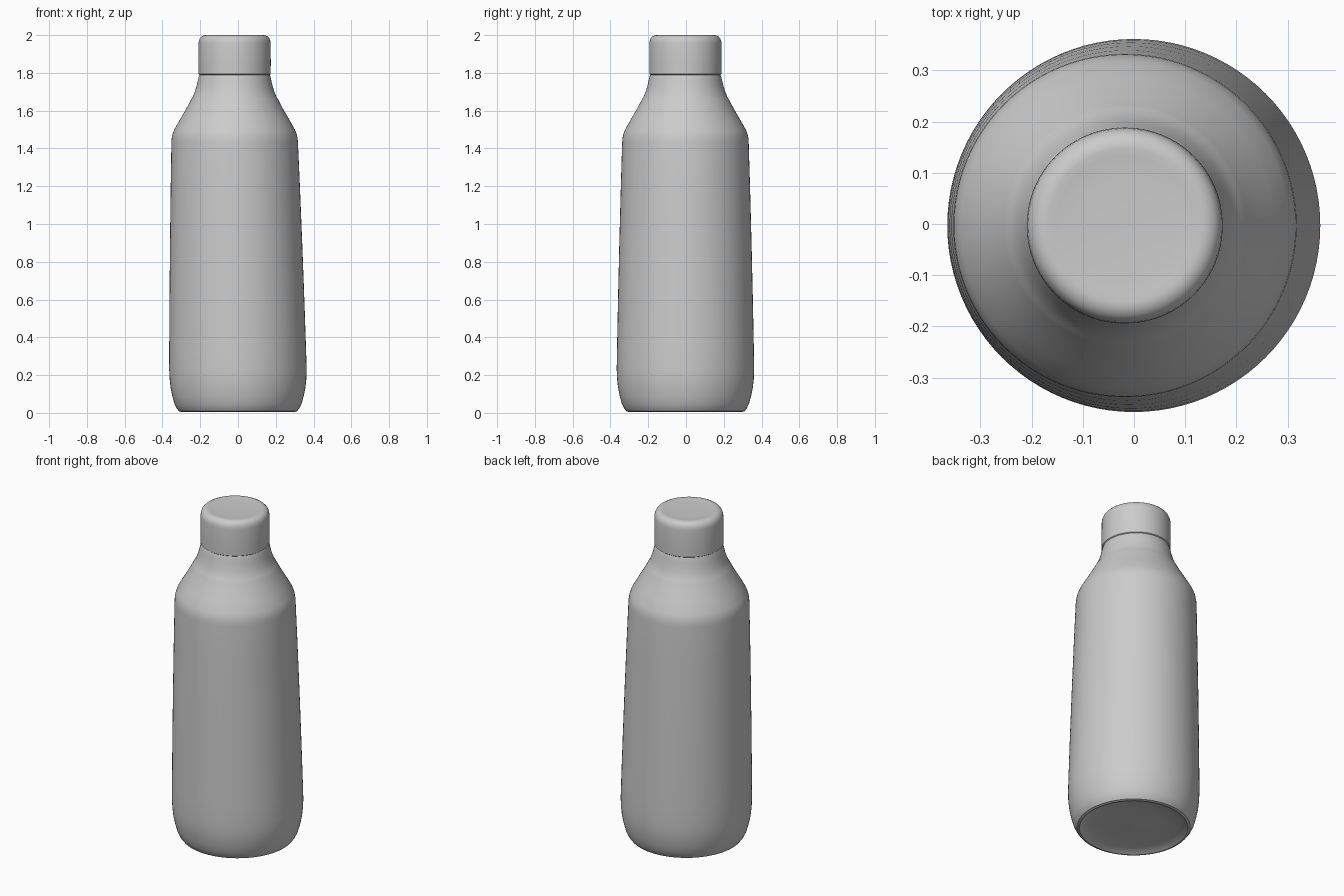
import bpy, bmesh
from math import sin, cos, pi, radians

if "Cube" in bpy.data.objects:
    bpy.data.objects.remove(bpy.data.objects["Cube"])

SEGMENTS = 96


def axis_x(z):
    # the bottle leans slightly towards -x up to the shoulder
    return -0.018 * min(1.0, max(0.0, (z - 0.2) / 1.26))


def revolve(name, profile, sharp=35):
    """Loft rings along a (radius, z) profile; radius 0 closes the end."""
    bm = bmesh.new()
    rings = []
    for r, z in profile:
        cx, cy = axis_x(z), -0.003
        if r == 0:
            rings.append([bm.verts.new((cx, cy, z))])
        else:
            rings.append([bm.verts.new((cx + r * cos(2 * pi * i / SEGMENTS),
                                        cy + r * sin(2 * pi * i / SEGMENTS), z))
                          for i in range(SEGMENTS)])
    for a, b in zip(rings, rings[1:]):
        for i in range(SEGMENTS):
            j = (i + 1) % SEGMENTS
            if len(a) == 1:
                bm.faces.new((a[0], b[j], b[i]))
            elif len(b) == 1:
                bm.faces.new((a[i], a[j], b[0]))
            else:
                bm.faces.new((a[i], a[j], b[j], b[i]))
    bmesh.ops.recalc_face_normals(bm, faces=bm.faces)
    mesh = bpy.data.meshes.new(name)
    bm.to_mesh(mesh)
    bm.free()
    obj = bpy.data.objects.new(name, mesh)
    bpy.context.collection.objects.link(obj)
    bpy.ops.object.select_all(action='DESELECT')
    obj.select_set(True)
    bpy.context.view_layer.objects.active = obj
    bpy.ops.object.shade_smooth_by_angle(angle=radians(sharp))
    return obj


# Bottle body: shallow recessed base, tapered wall, sloping shoulder, neck
revolve("bottle_body", [
    (0, 0.02), (0.04, 0.022), (0.15, 0.025), (0.25, 0.022), (0.285, 0.012),
    (0.30, 0.005), (0.313, 0.009), (0.325, 0.025), (0.337, 0.05),
    (0.348, 0.09), (0.357, 0.135), (0.362, 0.18), (0.364, 0.23),
    (0.362, 0.35), (0.357, 0.6), (0.350, 0.9), (0.342, 1.2), (0.335, 1.43),
    (0.3335, 1.452), (0.329, 1.475), (0.320, 1.499), (0.290, 1.552),
    (0.258, 1.607), (0.236, 1.648), (0.229, 1.662), (0.222, 1.672),
    (0.209, 1.705), (0.200, 1.735), (0.194, 1.762), (0.189, 1.782),
    (0.186, 1.790),
])

# Screw cap: straight wall with rounded top edge
revolve("cap", [
    (0.186, 1.790), (0.191, 1.794), (0.1915, 1.85), (0.191, 1.955),
    (0.189, 1.970), (0.184, 1.983), (0.175, 1.993), (0.162, 1.999),
    (0.150, 2.0), (0.135, 1.998), (0.10, 1.996), (0, 1.996),
])
